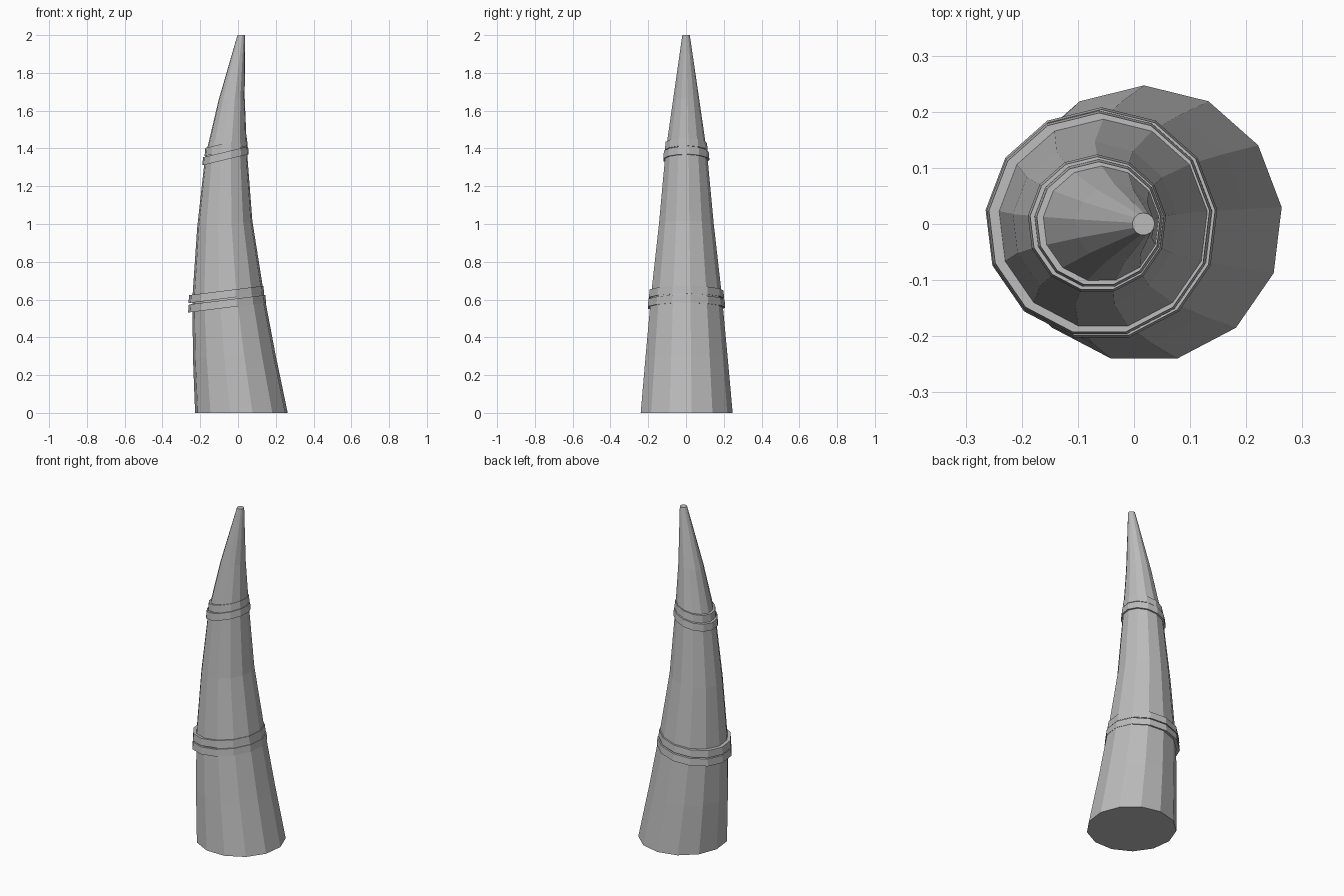
import bpy, bmesh, math
from mathutils import Vector

if "Cube" in bpy.data.objects:
    bpy.data.objects.remove(bpy.data.objects["Cube"])

SIDES = 13

horn_grey = bpy.data.materials.new("horn grey")
horn_grey.use_nodes = True
horn_grey.diffuse_color = (0.5, 0.5, 0.5, 1)
horn_grey.node_tree.nodes["Principled BSDF"].inputs["Base Color"].default_value = (0.5, 0.5, 0.5, 1)


def loft(name, sections, closed=False):
    """Skin rings given as (centre x, centre z, radius, rise per unit x)."""
    bm = bmesh.new()
    rings = []
    for cx, cz, r, slope in sections:
        ring = []
        for k in range(SIDES):
            a = math.pi / 2 + math.tau * k / SIDES
            dx = r * math.cos(a)
            ring.append(bm.verts.new(Vector((cx + dx, r * math.sin(a), cz + slope * dx))))
        rings.append(ring)
    pairs = list(zip(rings, rings[1:]))
    if closed:
        pairs.append((rings[-1], rings[0]))
    else:
        bm.faces.new(rings[0])
        bm.faces.new(rings[-1])
    for low, high in pairs:
        for k in range(SIDES):
            n = (k + 1) % SIDES
            bm.faces.new((low[k], low[n], high[n], high[k]))
    bmesh.ops.recalc_face_normals(bm, faces=bm.faces)
    mesh = bpy.data.meshes.new(name)
    bm.to_mesh(mesh)
    bm.free()
    mesh.materials.append(horn_grey)
    obj = bpy.data.objects.new(name, mesh)
    bpy.context.collection.objects.link(obj)
    return obj


# Curved, tapering horn body with cut-off tip
loft("horn_body", [
    (0.018, 0.0, 0.247, 0),
    (-0.020, 0.30, 0.220, 0.05),
    (-0.054, 0.63, 0.189, 0.12),
    (-0.070, 1.00, 0.147, 0.12),
    (-0.064, 1.37, 0.112, 0.2),
    (-0.034, 1.66, 0.070, 0.1),
    (0.017, 2.0, 0.020, 0),
])


# Raised bands: two pairs, each band a short tapered collar
def band(name, cx, cz, r, slope, height=0.042):
    h, inner = height / 2, r - 0.035
    loft(name, [(cx, cz - h, inner, slope), (cx, cz - h, r, slope),
                (cx, cz + h, r - 0.004, slope), (cx, cz + h, inner, slope)], closed=True)


band("lower_band_bottom", -0.058, 0.578, 0.208, 0.125)
band("lower_band_top", -0.062, 0.627, 0.202, 0.125)
band("upper_band_bottom", -0.066, 1.361, 0.124, 0.24)
band("upper_band_top", -0.063, 1.408, 0.115, 0.24)
